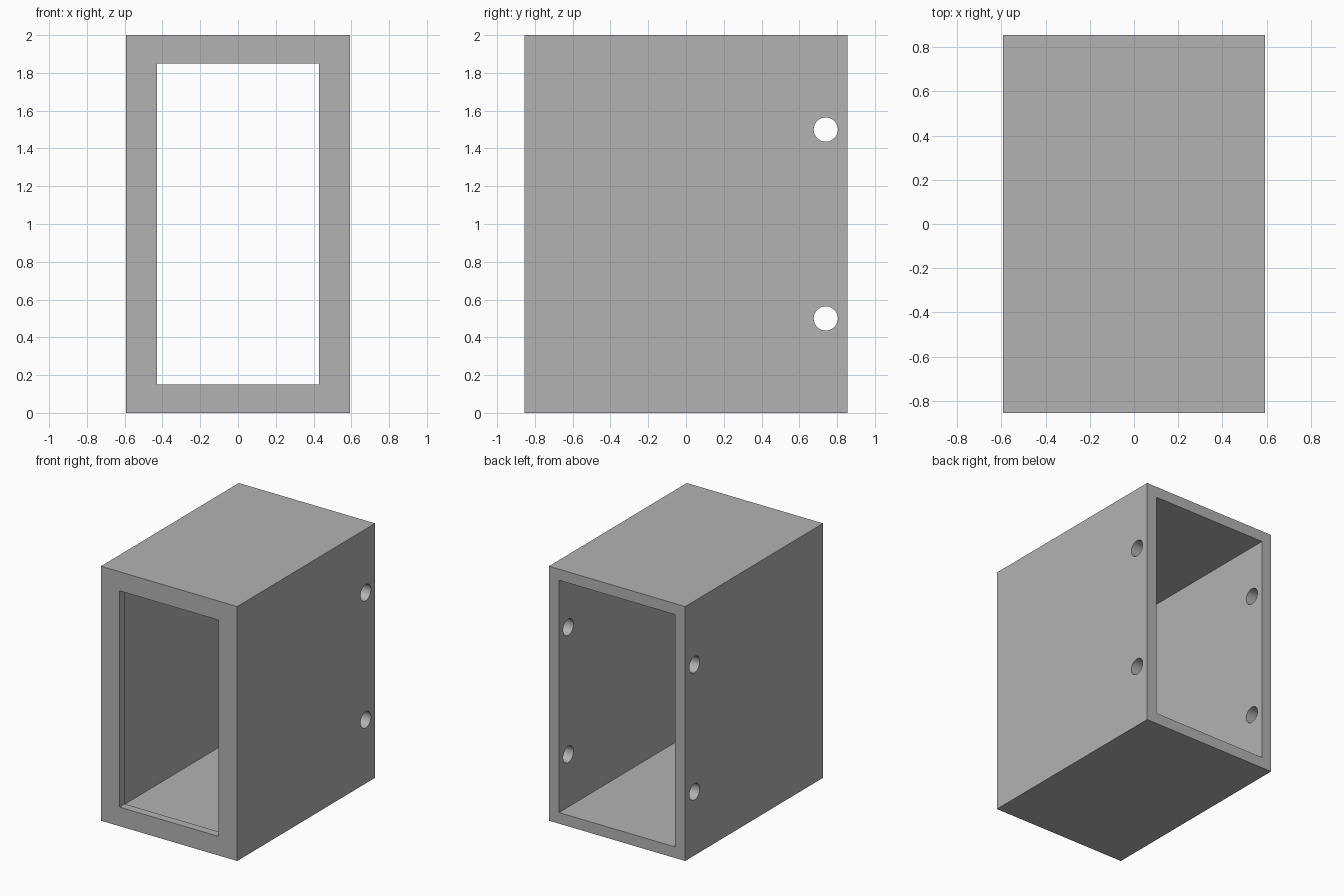
import bpy
import math

default = bpy.data.objects.get("Cube")
if default:
    bpy.data.objects.remove(default, do_unlink=True)

WIDTH, DEPTH, HEIGHT = 1.185, 1.712, 2.0
WALL, LIP = 0.087, 0.065
HOLE_RADIUS, HOLE_Y = 0.064, 0.74

grey = bpy.data.materials.new("plain grey")
grey.use_nodes = True
colour = (0.45, 0.45, 0.45, 1)
grey.diffuse_color = colour
grey.node_tree.nodes["Principled BSDF"].inputs["Base Color"].default_value = colour


def box(name, size, y=0.0):
    """Box centred on x and on the housing's middle height."""
    bpy.ops.mesh.primitive_cube_add(size=1, location=(0, y, HEIGHT / 2))
    obj = bpy.context.object
    obj.name = name
    obj.scale = size
    bpy.ops.object.transform_apply(location=True, rotation=True, scale=True)
    obj.data.materials.append(grey)
    return obj


def cut(target, cutter):
    """Subtract the cutter from the target, then discard it."""
    cutter.hide_render = True
    mod = target.modifiers.new("cut", "BOOLEAN")
    mod.operation = "DIFFERENCE"
    mod.solver = "EXACT"
    mod.object = cutter
    bpy.context.view_layer.objects.active = target
    bpy.ops.object.modifier_apply(modifier=mod.name)
    bpy.data.objects.remove(cutter, do_unlink=True)


# Outer shell
housing = box("housing", (WIDTH, DEPTH, HEIGHT))

# Cavity open at the back, leaving a thin front panel
cut(housing, box("cavity_cutter",
                 (WIDTH - 2 * WALL, DEPTH, HEIGHT - 2 * WALL), y=LIP))

# Smaller window through the front panel
cut(housing, box("window_cutter", (0.86, 0.4, 1.7), y=-DEPTH / 2))

# Two round holes through both side walls near the back
for z in (0.5, 1.5):
    bpy.ops.mesh.primitive_cylinder_add(
        vertices=48, radius=HOLE_RADIUS, depth=WIDTH + 0.4,
        location=(0, HOLE_Y, z), rotation=(0, math.pi / 2, 0))
    drill = bpy.context.object
    drill.name = "hole_cutter"
    drill.data.materials.append(grey)
    cut(housing, drill)

# Smooth hole walls, crisp box edges
bpy.ops.object.select_all(action="DESELECT")
housing.select_set(True)
bpy.context.view_layer.objects.active = housing
bpy.ops.object.shade_smooth_by_angle(angle=math.radians(30))
